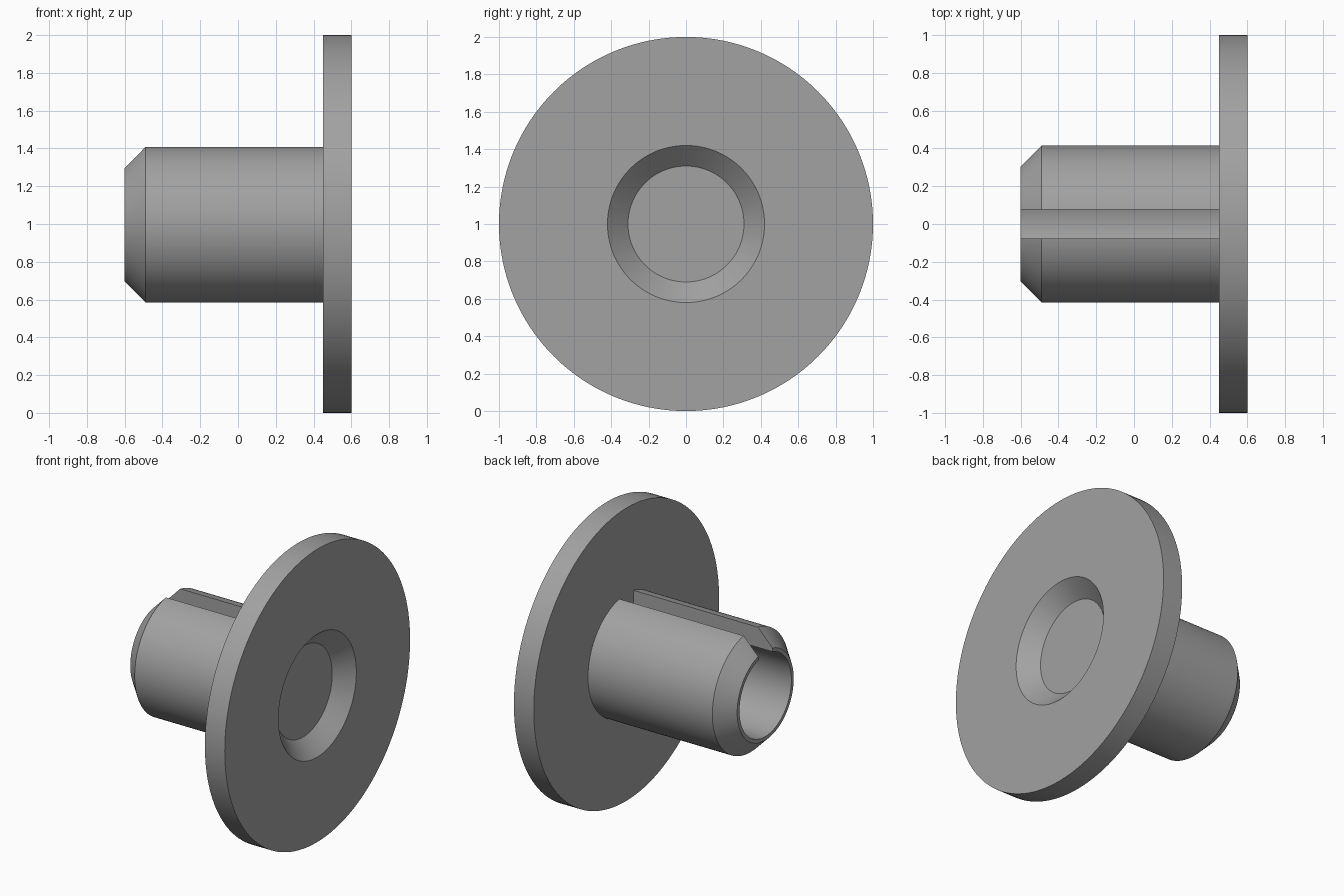
import bpy, bmesh, math

if "Cube" in bpy.data.objects:
    bpy.data.objects.remove(bpy.data.objects["Cube"])

SEGMENTS = 128
CENTRE_Z = 1.0

grey = bpy.data.materials.new("plain grey")
grey.diffuse_color = (0.36, 0.36, 0.36, 1)
grey.use_nodes = True
grey.node_tree.nodes["Principled BSDF"].inputs["Base Color"].default_value = grey.diffuse_color


def finish(name, bm):
    """Turn a bmesh into a smooth-shaded object with sharp edges kept."""
    bmesh.ops.recalc_face_normals(bm, faces=bm.faces)
    mesh = bpy.data.meshes.new(name)
    bm.to_mesh(mesh)
    bm.free()
    mesh.materials.append(grey)
    obj = bpy.data.objects.new(name, mesh)
    bpy.context.collection.objects.link(obj)
    bpy.ops.object.select_all(action='DESELECT')
    obj.select_set(True)
    bpy.context.view_layer.objects.active = obj
    bpy.ops.object.shade_smooth_by_angle(angle=math.radians(30))
    return obj


def turned(name, profile, slot=0.0):
    """Turn an (x, radius) profile about the x axis.
    With a slot half-width, leave a parallel-sided gap along the top."""
    bm = bmesh.new()
    rings = []
    count = SEGMENTS + 1 if slot else SEGMENTS
    for x, r in profile:
        start = math.asin(slot / r)
        sweep = math.tau - 2 * start
        ring = []
        for i in range(count):
            a = start + sweep * i / SEGMENTS
            ring.append(bm.verts.new((x, r * math.sin(a), CENTRE_Z + r * math.cos(a))))
        rings.append(ring)
    for a, b in zip(rings, rings[1:]):
        for i in range(SEGMENTS):
            j = (i + 1) % count
            bm.faces.new((a[i], a[j], b[j], b[i]))
    if slot:
        # flat walls of the slot
        bm.faces.new([ring[0] for ring in rings])
        bm.faces.new([ring[-1] for ring in rings])
    else:
        # flat end caps
        bm.faces.new(rings[0])
        bm.faces.new(rings[-1])
    return finish(name, bm)


# round flange with a conical recess in its outer face
turned("flange", [(0.45, 1.0), (0.6, 1.0), (0.6, 0.42), (0.495, 0.31)])

# hollow sleeve with a chamfered tip, split along the top
turned("slotted_sleeve",
       [(0.45, 0.415), (-0.49, 0.415), (-0.6, 0.305), (-0.6, 0.28), (0.45, 0.28)],
       slot=0.077)
